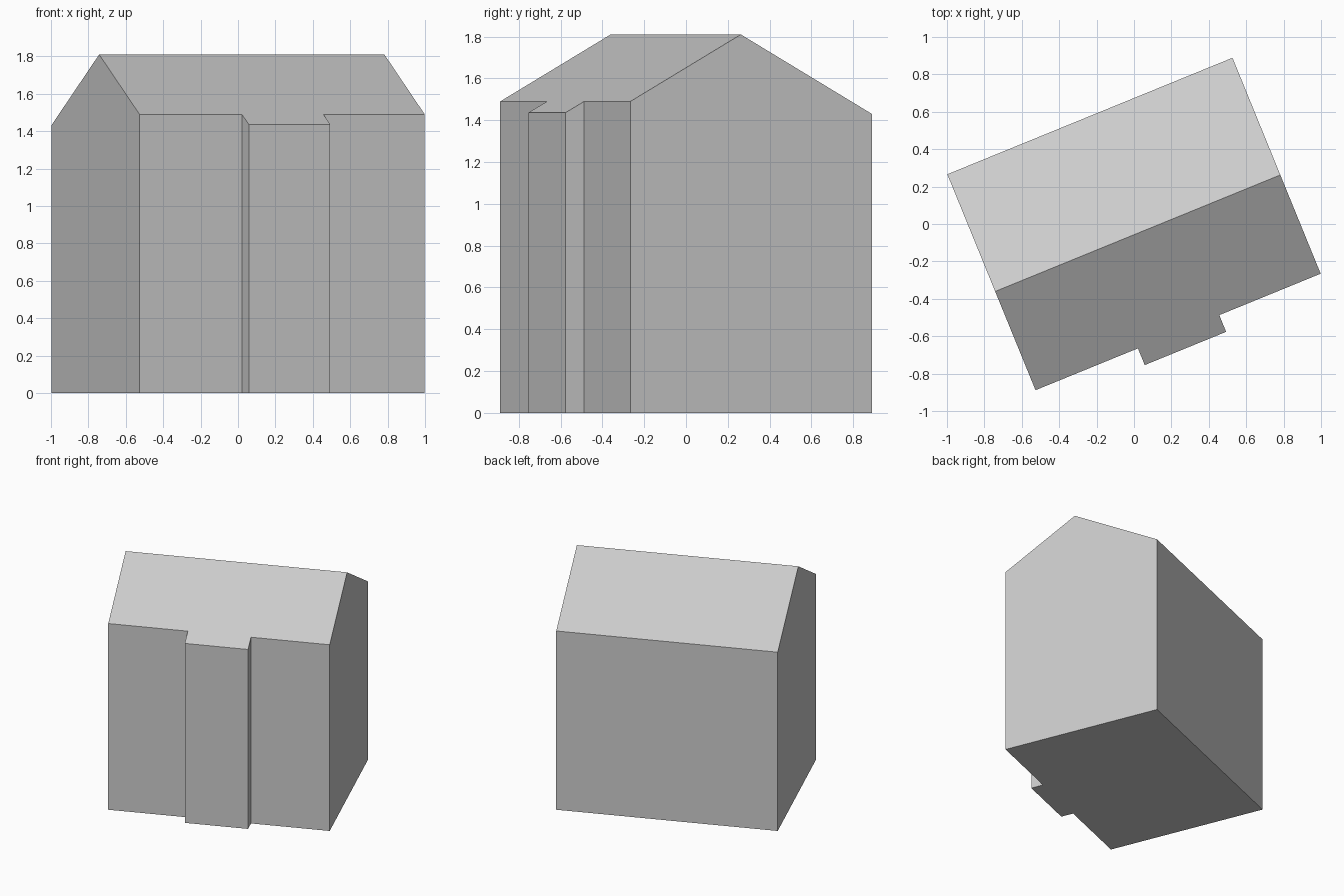
import bpy
import bmesh
from math import radians
from mathutils import Matrix

cube = bpy.data.objects.get("Cube")
if cube:
    bpy.data.objects.remove(cube, do_unlink=True)

# Overall sizes, in the building's own unrotated frame
HALF_LENGTH, HALF_DEPTH = 0.8235, 0.6235
RIDGE_Y, RIDGE_Z, SLOPE = -0.053, 1.81, 0.561
BAY_LEFT, BAY_RIGHT, BAY_FRONT = -0.232, 0.238, -0.72
TURN = radians(22.22)

stone = bpy.data.materials.new("plain grey")
stone.use_nodes = True
grey = (0.6, 0.6, 0.6, 1)
stone.diffuse_color = grey
stone.node_tree.nodes["Principled BSDF"].inputs["Base Color"].default_value = grey


def roof_height(y):
    return RIDGE_Z - SLOPE * abs(y - RIDGE_Y)


# Footprint halves, split under the ridge; the front half steps out at the bay
ridge_left, ridge_right = (-HALF_LENGTH, RIDGE_Y), (HALF_LENGTH, RIDGE_Y)
front = [
    ridge_left,
    (-HALF_LENGTH, -HALF_DEPTH),
    (BAY_LEFT, -HALF_DEPTH),
    (BAY_LEFT, BAY_FRONT),
    (BAY_RIGHT, BAY_FRONT),
    (BAY_RIGHT, -HALF_DEPTH),
    (HALF_LENGTH, -HALF_DEPTH),
    ridge_right,
]
back = [(HALF_LENGTH, HALF_DEPTH), (-HALF_LENGTH, HALF_DEPTH)]
outline = front + back

bm = bmesh.new()
base = {p: bm.verts.new((*p, 0)) for p in outline}
top = {p: bm.verts.new((*p, roof_height(p[1]))) for p in outline}

# Floor and the two roof slopes
bm.faces.new([base[p] for p in reversed(outline)])
bm.faces.new([top[p] for p in front])
bm.faces.new([top[p] for p in [ridge_right] + back + [ridge_left]])

# Walls around the footprint
for a, b in zip(outline, outline[1:] + outline[:1]):
    bm.faces.new((base[a], base[b], top[b], top[a]))

# Join each gable end into a single flat face, then turn the building
bmesh.ops.dissolve_limit(bm, angle_limit=radians(1), verts=bm.verts, edges=bm.edges)
bmesh.ops.recalc_face_normals(bm, faces=bm.faces)
bm.transform(Matrix.Rotation(TURN, 4, "Z"))

mesh = bpy.data.meshes.new("house_body")
bm.to_mesh(mesh)
bm.free()
mesh.materials.append(stone)
house = bpy.data.objects.new("house_body", mesh)
bpy.context.collection.objects.link(house)
